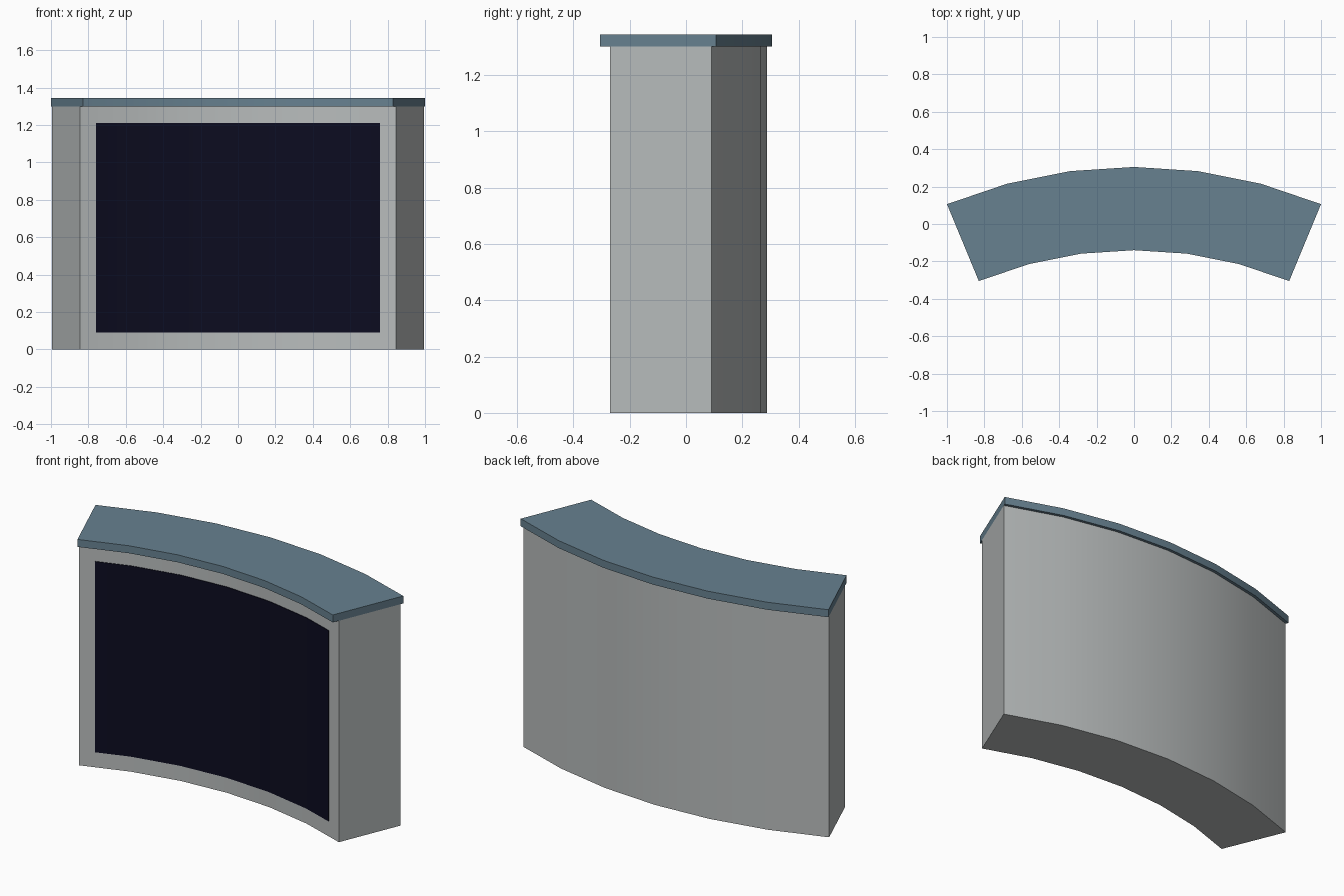
import bpy, bmesh, math

if "Cube" in bpy.data.objects:
    bpy.data.objects.remove(bpy.data.objects["Cube"])

HALF = 22.5       # half sweep of the arc in degrees
SEGS = 6
STEP = 2 * HALF / SEGS
CY = -2.308       # arc centre on the y axis


def material(name, srgb):
    m = bpy.data.materials.new(name)
    lin = [((c / 255 + 0.055) / 1.055) ** 2.4 if c > 10 else c / 255 / 12.92 for c in srgb]
    m.diffuse_color = (*lin, 1)
    m.use_nodes = True
    m.node_tree.nodes["Principled BSDF"].inputs["Base Color"].default_value = m.diffuse_color
    return m


def arc_point(r, deg):
    """Point on the faceted arc of radius r, at an angle from +y towards +x."""
    k = min(max(math.floor((deg + HALF) / STEP), 0), SEGS - 1)
    mid = -HALF + (k + 0.5) * STEP
    r *= math.cos(math.radians(STEP / 2)) / math.cos(math.radians(deg - mid))
    a = math.radians(deg)
    return r * math.sin(a), CY + r * math.cos(a)


def curved_slab(name, r_in, r_out, z0, z1, mat, angles):
    """Closed ring sector with one flat section at each angle."""
    bm = bmesh.new()
    rings = []
    for deg in angles:
        (xi, yi), (xo, yo) = arc_point(r_in, deg), arc_point(r_out, deg)
        rings.append([bm.verts.new(p) for p in
                      ((xi, yi, z0), (xo, yo, z0), (xo, yo, z1), (xi, yi, z1))])
    for a, b in zip(rings, rings[1:]):
        for i in range(4):
            j = (i + 1) % 4
            bm.faces.new((a[i], a[j], b[j], b[i]))
    bm.faces.new(rings[0])
    bm.faces.new(rings[-1])
    bmesh.ops.recalc_face_normals(bm, faces=bm.faces)
    mesh = bpy.data.meshes.new(name)
    bm.to_mesh(mesh)
    bm.free()
    mesh.materials.append(mat)
    ob = bpy.data.objects.new(name, mesh)
    bpy.context.collection.objects.link(ob)
    bpy.ops.object.select_all(action='DESELECT')
    ob.select_set(True)
    bpy.context.view_layer.objects.active = ob
    bpy.ops.object.shade_smooth_by_angle(angle=math.radians(30))
    return ob


grey = material("light grey", (184, 188, 188))
slate = material("slate blue", (103, 129, 144))
navy = material("dark navy", (12, 12, 32))

full = [-HALF + i * STEP for i in range(SEGS + 1)]
panel = [-20.2] + full[1:-1] + [20.2]

# Curved counter body
curved_slab("counter_body", 2.206, 2.596, 0, 1.30, grey, full)
# Overhanging top
curved_slab("counter_top", 2.168, 2.613, 1.30, 1.344, slate, full)
# Thin dark panel on the concave front
curved_slab("front_panel", 2.202, 2.207, 0.09, 1.21, navy, panel)
